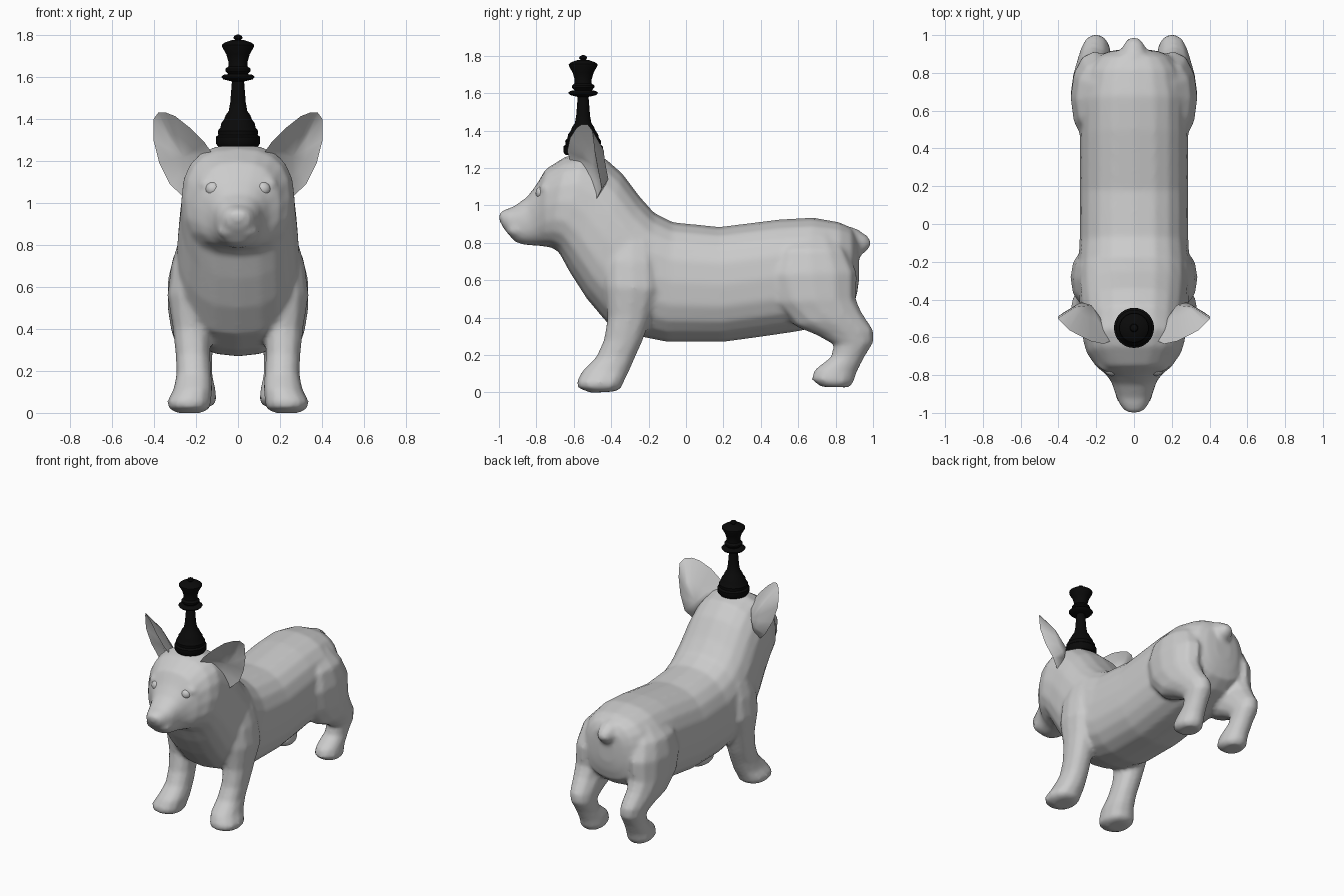
import bpy, bmesh, math
from mathutils import Vector


def material(name, v):
    m = bpy.data.materials.new(name)
    m.diffuse_color = (v, v, v, 1)
    return m


GREY = material("light grey", 0.6)
BLACK = material("black", 0.003)


def finish(name, bm, mat, angle=35):
    bmesh.ops.recalc_face_normals(bm, faces=bm.faces)
    me = bpy.data.meshes.new(name)
    bm.to_mesh(me)
    bm.free()
    ob = bpy.data.objects.new(name, me)
    bpy.context.collection.objects.link(ob)
    me.materials.append(mat)
    bpy.ops.object.select_all(action='DESELECT')
    ob.select_set(True)
    bpy.context.view_layer.objects.active = ob
    bpy.ops.object.shade_smooth_by_angle(angle=math.radians(angle))
    return ob


def skin(bm, rings, cap=True):
    n = len(rings[0])
    for a, b in zip(rings, rings[1:]):
        for i in range(n):
            j = (i + 1) % n
            bm.faces.new((a[i], a[j], b[j], b[i]))
    if cap:
        bm.faces.new(rings[0])
        bm.faces.new(rings[-1])


def spow(v, p):
    return math.copysign(abs(v) ** (2 / p), v)


def loft(name, sections, n=16, p=2.3, side=1):
    """Each section: (y, z) of two opposite points, centre x, half width."""
    bm = bmesh.new()
    rings = []
    for ya, za, yb, zb, cx, hw in sections:
        ring = []
        for i in range(n):
            t = 2 * math.pi * i / n
            c, s = spow(math.cos(t), p), spow(math.sin(t), p)
            ring.append(bm.verts.new((side * (cx + hw * s),
                                      (ya + yb) / 2 + (ya - yb) / 2 * c,
                                      (za + zb) / 2 + (za - zb) / 2 * c)))
        rings.append(ring)
    skin(bm, rings)
    return finish(name, bm, GREY, 45)


def ellipsoid(name, loc, size):
    bm = bmesh.new()
    bmesh.ops.create_uvsphere(bm, u_segments=16, v_segments=10, radius=1)
    bmesh.ops.scale(bm, vec=size, verts=bm.verts)
    bmesh.ops.translate(bm, vec=loc, verts=bm.verts)
    return finish(name, bm, GREY, 60)


# Torso, neck, head and muzzle in one skin, from rump to nose
body = loft("dog_body", [
    (.925, .76, .925, .60, 0, .06), (.915, .83, .915, .53, 0, .13),
    (.885, .88, .895, .46, 0, .195), (.82, .91, .82, .40, 0, .25),
    (.68, .935, .62, .33, 0, .285), (.50, .925, .42, .30, 0, .288),
    (.18, .885, .20, .27, 0, .288), (-.07, .91, -.10, .27, 0, .288),
    (-.17, .96, -.25, .30, 0, .295), (-.25, 1.05, -.42, .37, 0, .295),
    (-.34, 1.17, -.53, .50, 0, .287), (-.43, 1.25, -.62, .64, 0, .275),
    (-.55, 1.283, -.68, .75, 0, .27), (-.645, 1.26, -.72, .775, 0, .25),
    (-.75, 1.195, -.76, .78, 0, .20), (-.80, 1.11, -.79, .785, 0, .15),
    (-.85, 1.045, -.82, .785, 0, .12), (-.92, .995, -.87, .79, 0, .10),
    (-.97, .977, -.915, .805, 0, .08), (-1.0, .957, -.978, .88, 0, .05)],
    n=20, p=2.45)

# Stub tail
parts = [loft("tail", [
    (.80, .905, .78, .80, 0, .10), (.91, .878, .86, .75, 0, .078),
    (.975, .835, .89, .73, 0, .062), (.993, .80, .90, .725, 0, .048),
    (.975, .765, .925, .725, 0, .022)], n=10, p=2)]

# Nose
parts.append(ellipsoid("nose", (0, -.96, .935), (.057, .042, .044)))

for side, tag in ((1, "left"), (-1, "right")):
    # Front leg: shoulder to paw
    parts.append(loft("front_leg_" + tag, [
        (-.36, .90, -.22, .90, .19, .05), (-.42, .80, -.16, .80, .20, .09),
        (-.44, .70, -.14, .70, .21, .11),
        (-.44, .57, -.13, .55, .225, .112), (-.42, .40, -.18, .42, .22, .092),
        (-.44, .28, -.23, .28, .215, .083), (-.48, .19, -.27, .19, .21, .083),
        (-.555, .115, -.305, .11, .215, .093),
        (-.585, .06, -.335, .05, .233, .105),
        (-.58, .025, -.345, .022, .233, .10),
        (-.51, -.002, -.38, .005, .233, .065)], n=12, p=2.3, side=side))
    # Rear leg: thigh, hock and paw
    parts.append(loft("rear_leg_" + tag, [
        (.54, .84, .80, .85, .15, .07), (.46, .76, .86, .76, .19, .115),
        (.42, .63, .915, .64, .205, .13),
        (.47, .48, .91, .50, .215, .12), (.58, .355, .94, .43, .215, .104),
        (.70, .305, 1.005, .33, .205, .088), (.79, .255, 1.005, .27, .20, .078),
        (.775, .19, .955, .19, .195, .073), (.685, .12, .915, .11, .19, .083),
        (.67, .07, .895, .05, .19, .089), (.72, .03, .87, .027, .19, .067)],
        n=12, p=2.1, side=side))

    # Brow and lip
    parts.append(ellipsoid("brow_" + tag, (side * .125, -.75, 1.09),
                           (.065, .035, .035)))
    parts.append(ellipsoid("lip_" + tag, (side * .045, -.90, .868),
                           (.055, .06, .04)))

    # Eye
    ellipsoid("eye_" + tag, (side * .118, -.77, 1.067), (.038, .034, .036))

    # Ear: a cupped shell between a rim, a hollow front and a bulging back
    rim = [Vector(v) for v in (
        (.125, -.62, 1.24), (.16, -.635, 1.29), (.23, -.62, 1.36),
        (.30, -.585, 1.415), (.345, -.56, 1.432), (.38, -.525, 1.432),
        (.403, -.50, 1.40), (.403, -.49, 1.30), (.375, -.47, 1.19),
        (.325, -.45, 1.09), (.26, -.48, 1.03), (.19, -.56, 1.10))]
    bm = bmesh.new()
    flip = lambda v: bm.verts.new((side * v.x, v.y, v.z))
    edge = [flip(v) for v in rim]
    for centre, bulge in ((Vector((.225, -.43, 1.19)), .025),
                          (Vector((.26, -.50, 1.22)), .01)):
        mid = [flip(v.lerp(centre, .5) + Vector((0, bulge, 0))) for v in rim]
        skin(bm, [edge, mid], cap=False)
        tip = flip(centre)
        for i in range(len(mid)):
            bm.faces.new((mid[i - 1], mid[i], tip))
    finish("ear_" + tag, bm, GREY, 50)

# Merge the limbs into the body and blend the seams
bpy.ops.object.select_all(action='DESELECT')
for ob in parts + [body]:
    ob.select_set(True)
bpy.context.view_layer.objects.active = body
bpy.ops.object.join()
fuse = body.modifiers.new("fuse", 'REMESH')
fuse.mode = 'VOXEL'
fuse.voxel_size = 0.014
fuse.use_smooth_shade = True
blend = body.modifiers.new("blend", 'SMOOTH')
blend.factor = 0.5
blend.iterations = 6

# Chess piece: turned profile of radius and height
profile = [(.095, 1.27), (.106, 1.285), (.106, 1.315), (.094, 1.325),
           (.096, 1.345), (.084, 1.36), (.08, 1.38), (.066, 1.40),
           (.058, 1.42), (.044, 1.44), (.037, 1.48), (.029, 1.58),
           (.05, 1.585), (.07, 1.59), (.08, 1.602), (.068, 1.612),
           (.046, 1.615), (.06, 1.63), (.06, 1.64), (.046, 1.652),
           (.046, 1.675), (.056, 1.71), (.076, 1.745), (.077, 1.755),
           (.062, 1.766), (.03, 1.777), (.014, 1.778), (.022, 1.787),
           (.018, 1.797), (.006, 1.803)]
bm = bmesh.new()
N = 32
skin(bm, [[bm.verts.new((r * math.cos(2 * math.pi * i / N),
                         -.55 + r * math.sin(2 * math.pi * i / N), z))
           for i in range(N)] for r, z in profile])
finish("chess_piece", bm, BLACK, 40)
